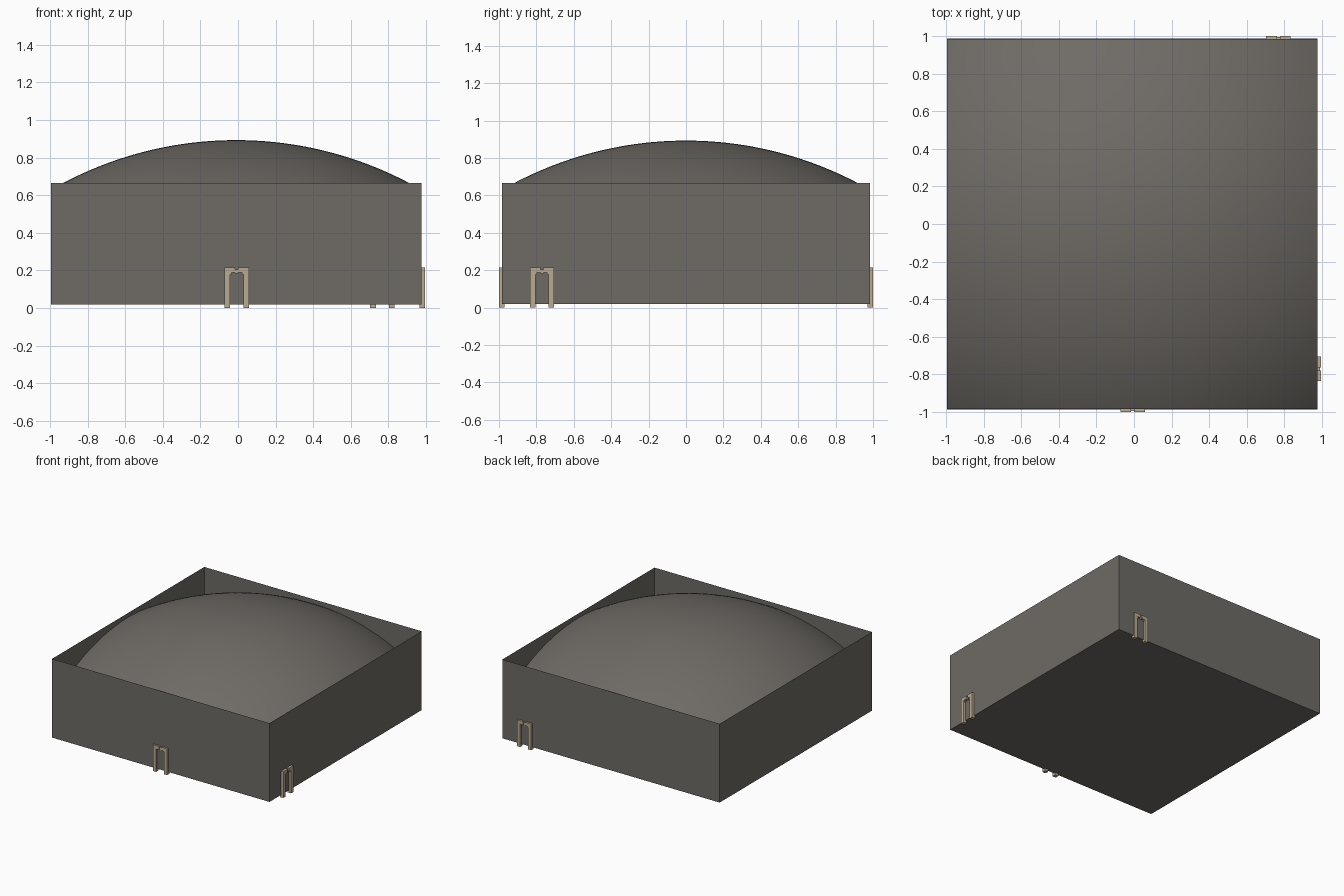
import bpy, bmesh, math
from mathutils import Matrix, Vector

if "Cube" in bpy.data.objects:
    bpy.data.objects.remove(bpy.data.objects["Cube"])

CX, HALF = -0.01, 0.985          # square plan: centre x and half width
Z0, Z1 = 0.02, 0.665             # wall bottom and top
PEAK, R = 0.893, 1.97            # dome peak and sphere radius


def material(name, rgb):
    m = bpy.data.materials.new(name)
    m.diffuse_color = (*rgb, 1)
    m.use_nodes = True
    m.node_tree.nodes["Principled BSDF"].inputs["Base Color"].default_value = m.diffuse_color
    return m


stone = material("grey stone", (0.158, 0.146, 0.132))
sand = material("sand stone", (0.50, 0.41, 0.28))


def finish(bm, name, mat):
    me = bpy.data.meshes.new(name)
    bm.to_mesh(me)
    bm.free()
    me.materials.append(mat)
    ob = bpy.data.objects.new(name, me)
    bpy.context.collection.objects.link(ob)
    return ob


# Open-topped wall box of thin sheets
bm = bmesh.new()
bmesh.ops.create_cube(bm, size=1, matrix=Matrix.Translation((CX, 0, (Z0 + Z1) / 2))
                      @ Matrix.Diagonal((2 * HALF, 2 * HALF, Z1 - Z0, 1)))
top = [f for f in bm.faces if f.normal.z > 0.9]
bmesh.ops.delete(bm, geom=top, context='FACES_ONLY')
finish(bm, "walls", stone)

# Shallow spherical dome that runs into the walls and sinks at the corners
bm = bmesh.new()
bmesh.ops.create_grid(bm, x_segments=48, y_segments=48, size=HALF - 0.0005)
for v in bm.verts:
    v.co.z = PEAK - R + math.sqrt(R * R - v.co.x ** 2 - v.co.y ** 2)
    v.co.x += CX
for f in bm.faces:
    f.smooth = True
finish(bm, "dome_roof", stone)


def box(bm, x0, x1, y0, y1, z0, z1):
    c = Vector((x0 + x1, y0 + y1, z0 + z1)) / 2
    bmesh.ops.create_cube(bm, size=1, matrix=Matrix.Translation(c)
                          @ Matrix.Diagonal((x1 - x0, y1 - y0, z1 - z0, 1)))


def door_frame(name, pos, angle):
    """Frame in local space: x along the wall, -y outward, wall at y = 0."""
    bm = bmesh.new()
    for s in (-1, 1):
        # post and half lintel with a small gap in the middle
        xs = sorted((s * 0.035, s * 0.065))
        box(bm, *xs, -0.015, 0.015, 0, 0.215)
        xs = sorted((s * 0.008, s * 0.035))
        box(bm, *xs, -0.015, 0.015, 0.188, 0.215)
        # corner bracket under the lintel
        xs = sorted((s * 0.027, s * 0.035))
        box(bm, *xs, -0.012, 0.01, 0.178, 0.188)
    # recessed keystone
    box(bm, -0.008, 0.008, -0.008, 0.01, 0.183, 0.205)
    ob = finish(bm, name, sand)
    ob.location = pos
    ob.rotation_euler.z = angle


# Three doorways
door_frame("front_door_frame", (-0.007, -HALF, 0), 0)
door_frame("right_door_frame", (CX + HALF + 0.005, -0.77, 0), math.pi / 2)
door_frame("back_door_frame", (0.768, HALF, 0), math.pi)
